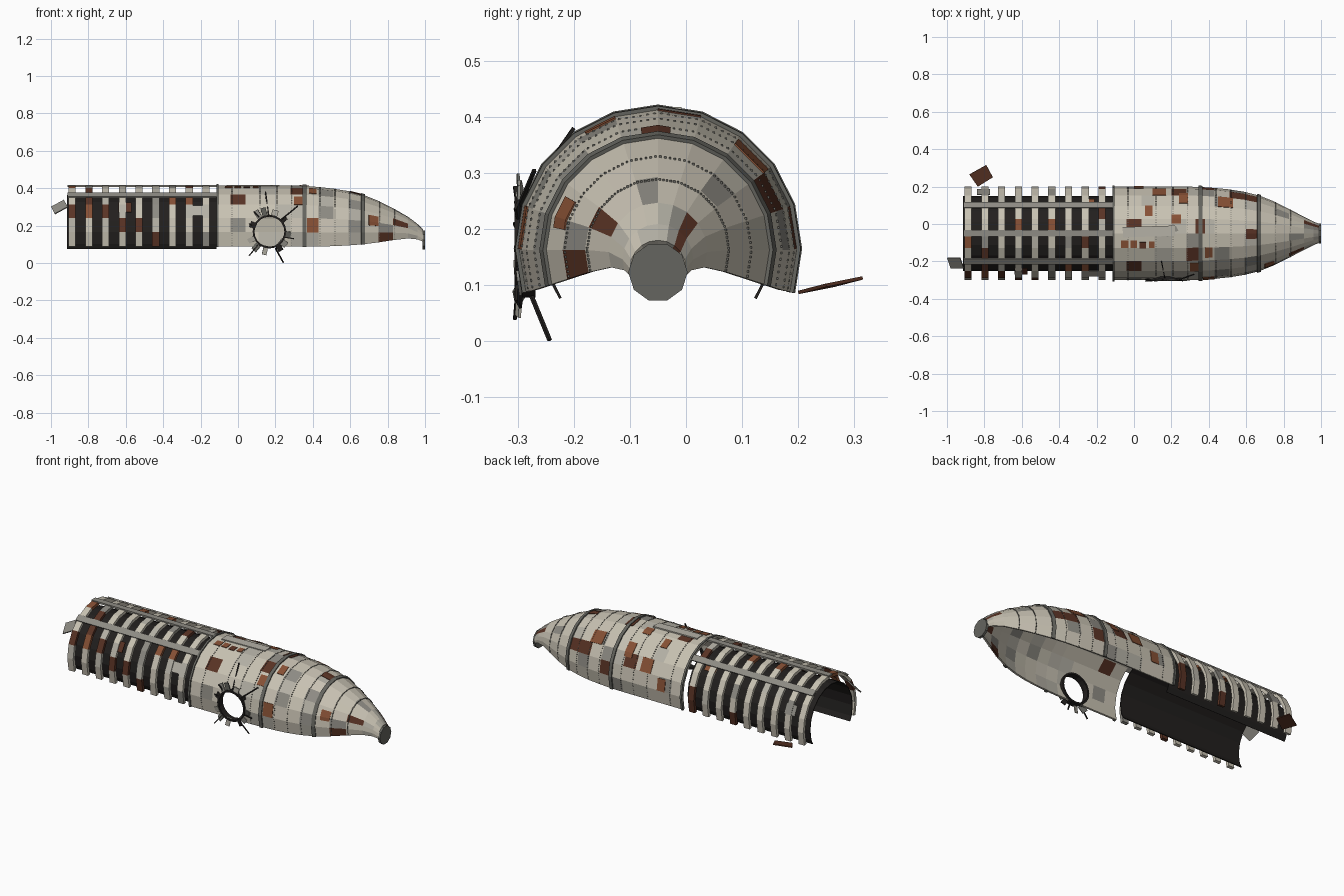
import bpy, bmesh, math, random
from mathutils import Vector, Matrix, Euler

if "Cube" in bpy.data.objects:
    bpy.data.objects.remove(bpy.data.objects["Cube"])

random.seed(7)
CY = -0.05
STEP = 18
ANG = list(range(-18, 199, STEP))


def mat(name, c):
    m = bpy.data.materials.new(name)
    m.diffuse_color = (*c, 1)
    m.use_nodes = True
    m.node_tree.nodes["Principled BSDF"].inputs["Base Color"].default_value = m.diffuse_color
    return m


CREAM = mat("cream", (0.58, 0.54, 0.45))
PALE = mat("pale", (0.46, 0.44, 0.38))
GREY = mat("grey", (0.27, 0.26, 0.23))
STEEL = mat("steel", (0.13, 0.13, 0.115))
RUST = mat("rust", (0.24, 0.08, 0.035))
DARK_RUST = mat("dark_rust", (0.10, 0.033, 0.018))
SOOT = mat("soot", (0.016, 0.014, 0.013))
MATS = [CREAM, PALE, GREY, STEEL, RUST, DARK_RUST, SOOT]

# hull stations: x, radius, centre height
HULL = [(-0.115, .25, .165), (-0.04, .25, .165), (0.04, .25, .165), (0.11, .25, .165),
        (0.2, .25, .165), (0.28, .25, .165), (0.355, .248, .165), (0.43, .243, .164),
        (0.51, .235, .163), (0.59, .222, .163), (0.67, .202, .163), (0.75, .17, .163),
        (0.83, .13, .163), (0.91, .088, .159), (0.96, .063, .146), (0.99, .05, .13)]
REAR = [(-0.91, .25, .165), (-0.115, .25, .165)]


def point(x, r, zc, a):
    a = math.radians(a)
    return Vector((x, CY + r * math.cos(a), zc + r * math.sin(a)))


def surf(x, a, off=0.0, stations=HULL):
    # point on the faceted hull, raised by off
    for s, t in zip(stations, stations[1:]):
        if x <= t[0] + 1e-6:
            break
    f = (x - s[0]) / (t[0] - s[0])
    r, zc = s[1] + f * (t[1] - s[1]) + off, s[2] + f * (t[2] - s[2])
    k = math.floor((a + 18) / STEP + 1e-6) * STEP - 18
    return point(x, r, zc, k).lerp(point(x, r, zc, k + STEP), (a - k) / STEP)


def finish(name, bm):
    me = bpy.data.meshes.new(name)
    bm.to_mesh(me)
    bm.free()
    for m in MATS:
        me.materials.append(m)
    ob = bpy.data.objects.new(name, me)
    bpy.context.collection.objects.link(ob)
    return ob


def apply_mod(ob, kind, **kw):
    mod = ob.modifiers.new("m", kind)
    for k, v in kw.items():
        setattr(mod, k, v)
    bpy.context.view_layer.objects.active = ob
    bpy.ops.object.modifier_apply(modifier=mod.name)


def strip(name, xs, angles, off, thick, pick, stations=HULL):
    # curved sheet following the hull, thickened inward
    bm = bmesh.new()
    g = [[bm.verts.new(surf(x, a, off, stations)) for a in angles] for x in xs]
    for i in range(len(xs) - 1):
        for j in range(len(angles) - 1):
            f = bm.faces.new((g[i][j], g[i][j + 1], g[i + 1][j + 1], g[i + 1][j]))
            f.material_index = MATS.index(pick())
    ob = finish(name, bm)
    apply_mod(ob, 'SOLIDIFY', thickness=thick, offset=-1)
    return ob


def panel(name, corners, m, thick=0.006):
    bm = bmesh.new()
    f = bm.faces.new([bm.verts.new(c) for c in corners])
    f.material_index = MATS.index(m)
    ob = finish(name, bm)
    apply_mod(ob, 'SOLIDIFY', thickness=thick, offset=0)


def box(name, loc, size, rot, m):
    bm = bmesh.new()
    bmesh.ops.create_cube(bm, size=1, matrix=Matrix.LocRotScale(Vector(loc), Euler(rot), Vector(size)))
    for f in bm.faces:
        f.material_index = MATS.index(m)
    return finish(name, bm)


def bar(name, p, q, w, m):
    p, q = Vector(p), Vector(q)
    rot = (q - p).to_track_quat('Z', 'Y').to_euler()
    box(name, (p + q) / 2, (w, w, (q - p).length), rot, m)


def weathered():
    return random.choices(MATS[:6], (58, 20, 8, 0, 4, 8))[0]


def skin():
    return random.choices(MATS[:6], (66, 16, 8, 0, 3, 7))[0]


# forward hull skin, open underneath
hull = strip("hull_skin", [s[0] for s in HULL], ANG, 0, 0.01, skin)

# breach cut through the near wall
HX, HZ = 0.168, 0.168
bm = bmesh.new()
facing = Matrix.Translation((HX, -0.29, HZ)) @ Matrix.Rotation(math.pi / 2, 4, 'X')
bmesh.ops.create_cone(bm, cap_ends=True, segments=20, radius1=.082, radius2=.082, depth=.14, matrix=facing)
cutter = finish("breach_cutter", bm)
cutter.hide_render = True
apply_mod(hull, 'BOOLEAN', operation='DIFFERENCE', object=cutter, solver='EXACT')
bpy.data.objects.remove(cutter)

# scorched rim of the breach
bm = bmesh.new()
loops = []
for r, y in ((.09, -.268), (.09, -.306), (.08, -.306), (.08, -.268)):
    loops.append([bm.verts.new((HX + r * math.cos(t * math.tau / 20), y, HZ + r * math.sin(t * math.tau / 20)))
                  for t in range(20)])
for k in range(4):
    for t in range(20):
        a, b, u = loops[k], loops[(k + 1) % 4], (t + 1) % 20
        bm.faces.new((a[t], a[u], b[u], b[t])).material_index = 6
bmesh.ops.recalc_face_normals(bm, faces=bm.faces)
finish("breach_rim", bm)

# torn plates around the breach
for i in range(11):
    t = i * math.tau / 11 + random.uniform(-.15, .15)
    d = random.uniform(.092, .112)
    box("torn_plate", (HX + d * math.cos(t), -.298, HZ + d * math.sin(t)),
        (random.uniform(.03, .055), .005, random.uniform(.02, .035)),
        (random.uniform(-.3, .3), -t, random.uniform(-.4, .4)),
        random.choice([PALE, GREY, STEEL, RUST, SOOT]))
# bent spikes around the breach
for p, q in (((.165, -.29, .25), (.147, -.2, .38)), ((.235, -.3, .235), (.32, -.27, .305)),
             ((.2, -.275, .08), (.243, -.243, .002)), ((.11, -.3, .1), (.06, -.305, .04)),
             ((.09, -.3, .2), (.06, -.305, .21)), ((.24, -.3, .14), (.3, -.3, .13)),
             ((.12, -.3, .24), (.085, -.305, .275))):
    bar("spike", p, q, 0.006, SOOT)

# hoop bands on the hull
for x in (-0.113, 0.355, 0.67):
    strip("hoop_band", [x - .002 if x < 0 else x - .01, x + .01], ANG, .007, .014, lambda: STEEL,
          [(-0.2, .25, .165)] + HULL)

# nose cap
bm = bmesh.new()
m4 = Matrix.Translation((.993, CY, .123)) @ Matrix.Rotation(math.pi / 2, 4, 'Y')
bmesh.ops.create_cone(bm, cap_ends=True, segments=10, radius1=.053, radius2=.053, depth=.014, matrix=m4)
for f in bm.faces:
    f.material_index = 3
finish("nose_cap", bm)

# patch plates on the skin
patches = [(-.07, 99, .04, 9), (-.02, 99, .035, 9), (.03, 101, .035, 8), (.08, 100, .03, 8),
           (.06, 54, .04, 14), (.2, 66, .05, 12), (.3, 130, .045, 14), (.37, 162, .06, 18),
           (.33, 72, .05, 18), (.45, 36, .08, 18), (.1, 18, .07, 18), (.0, 0, .05, 16),
           (.24, 30, .05, 20), (.6, 84, .06, 14), (.7, 150, .05, 18), (.38, 108, .04, 14)]
for x, a, w, da in patches:
    cuts = sorted({a, a + da} | {k for k in ANG if a < k < a + da})
    c = random.choice([RUST, DARK_RUST, RUST])
    strip("patch_plate", [x, x + w], cuts, .003, .004, lambda: c)

# rivet rows along the seams
bm = bmesh.new()
for x in (-.04, .11, .2, .28, .43, .51, .59, .75, .83):
    for k in range(72):
        p = surf(x + .008, -16.5 + 3 * k, .0005)
        if (p.x - HX) ** 2 + (p.z - HZ) ** 2 > .011 or p.y > 0:
            bmesh.ops.create_cube(bm, size=.004, matrix=Matrix.Translation(p))
for f in bm.faces:
    f.material_index = 3
finish("rivets", bm)

# ridge slabs lying on the crown
box("ridge_slab", (.08, CY + .01, .414), (.28, .055, .007), (0, 0, .03), PALE)
box("ridge_slab_end", (.2, CY + .01, .411), (.07, .03, .007), (0, .05, .5), GREY)

# dark inner liner of the stripped rear
LINER = [(-0.915, .2, .165), (-0.115, .2, .165)]
strip("inner_liner", [-.915, -.115], [-27] + ANG + [207], 0, .005, lambda: SOOT, LINER)

# exposed ribs
for i in range(9):
    x = -.887 + i * .0895
    strip("rib", [x - .019, x + .019], ANG, 0, .018, weathered, REAR)

# stringers along the rear
for a in (53, 90, 127):
    p = point(-.513, .248, .165, a)
    box("stringer", p, (.795, .036, .01), (math.radians(a - 90), 0, 0), GREY)

# remaining skin plates between the ribs
for x, a, m in ((-.64, 140, DARK_RUST), (-.24, 145, PALE), (-.28, 42, RUST), (-.84, 18, GREY)):
    strip("skin_scrap", [x, x + .07], [a, a + 14], -.002, .005, lambda: m, REAR)

# loose plates
panel("loose_plate_rust", [(-.88, .265, .1), (-.79, .315, .113), (-.755, .25, .1), (-.835, .2, .087)], DARK_RUST)
panel("loose_plate_grey", [(-.998, -.18, .3), (-.93, -.18, .337), (-.91, -.235, .3), (-.98, -.235, .262)], GREY)
